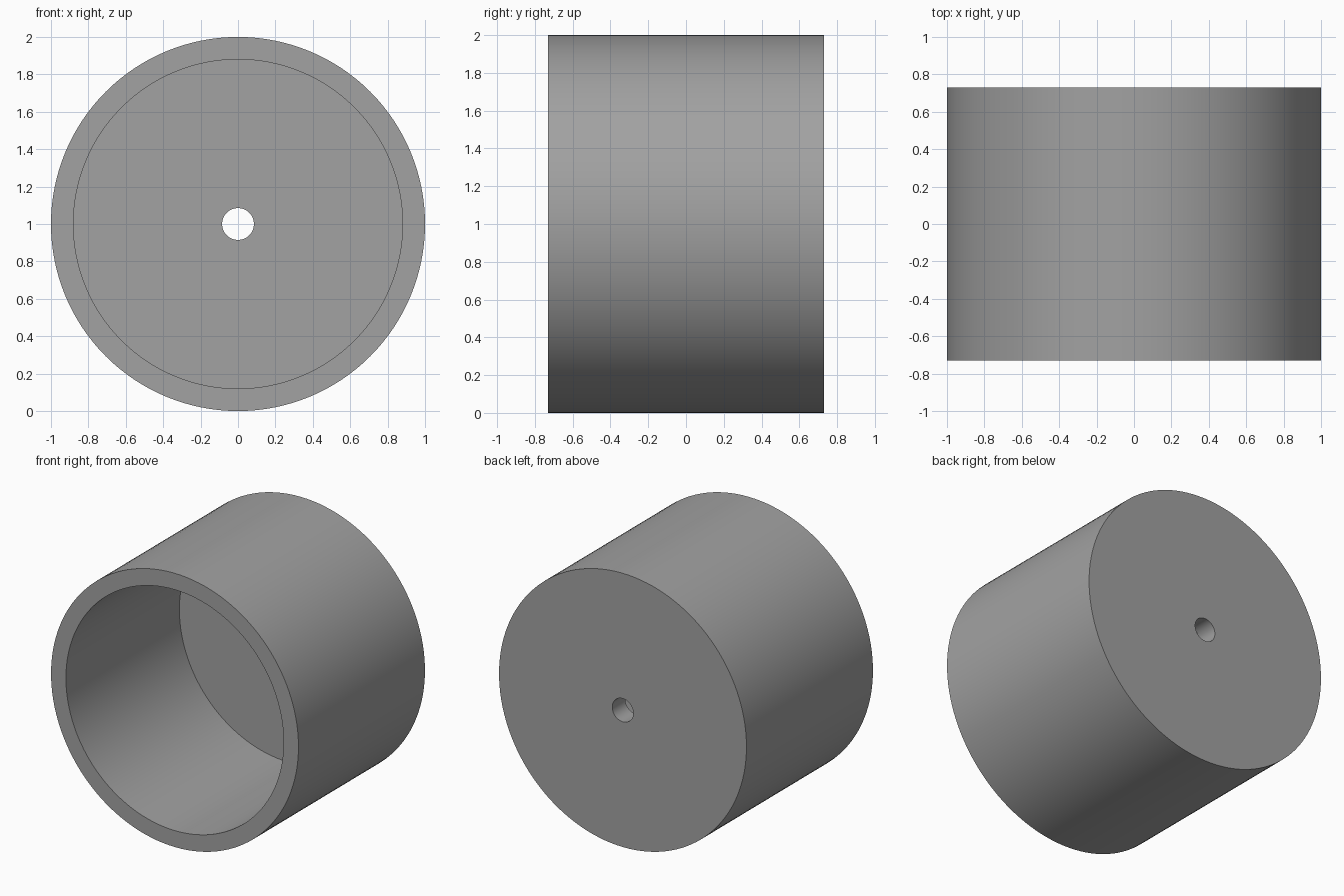
import bpy, bmesh, math
from mathutils import Matrix, Vector

if "Cube" in bpy.data.objects:
    bpy.data.objects.remove(bpy.data.objects["Cube"])

SEGMENTS = 128
OUTER, INNER, HOLE = 1.0, 0.88, 0.085
FRONT, FLOOR, BACK = -0.73, 0.58, 0.73

grey = bpy.data.materials.new("plain grey")
grey.diffuse_color = (0.36, 0.36, 0.36, 1)
grey.use_nodes = True
grey.node_tree.nodes["Principled BSDF"].inputs["Base Color"].default_value = grey.diffuse_color

# Closed wall section (radius, y), turned around the y axis
profile = [(OUTER, BACK), (OUTER, FRONT), (INNER, FRONT),
           (INNER, FLOOR), (HOLE, FLOOR), (HOLE, BACK)]

bm = bmesh.new()
rings = []
for i in range(SEGMENTS):
    a = 2 * math.pi * i / SEGMENTS
    rings.append([bm.verts.new((r * math.cos(a), y, 1 + r * math.sin(a)))
                  for r, y in profile])
n = len(profile)
for i in range(SEGMENTS):
    p, q = rings[i], rings[(i + 1) % SEGMENTS]
    for j in range(n):
        k = (j + 1) % n
        bm.faces.new((p[j], p[k], q[k], q[j]))
bmesh.ops.recalc_face_normals(bm, faces=bm.faces)

# Cup: open at the front, floor with a centre hole at the back
mesh = bpy.data.meshes.new("cup")
bm.to_mesh(mesh)
bm.free()
mesh.materials.append(grey)
cup = bpy.data.objects.new("cup", mesh)
bpy.context.collection.objects.link(cup)
bpy.context.view_layer.objects.active = cup
cup.select_set(True)
bpy.ops.object.shade_smooth_by_angle(angle=math.radians(30))
